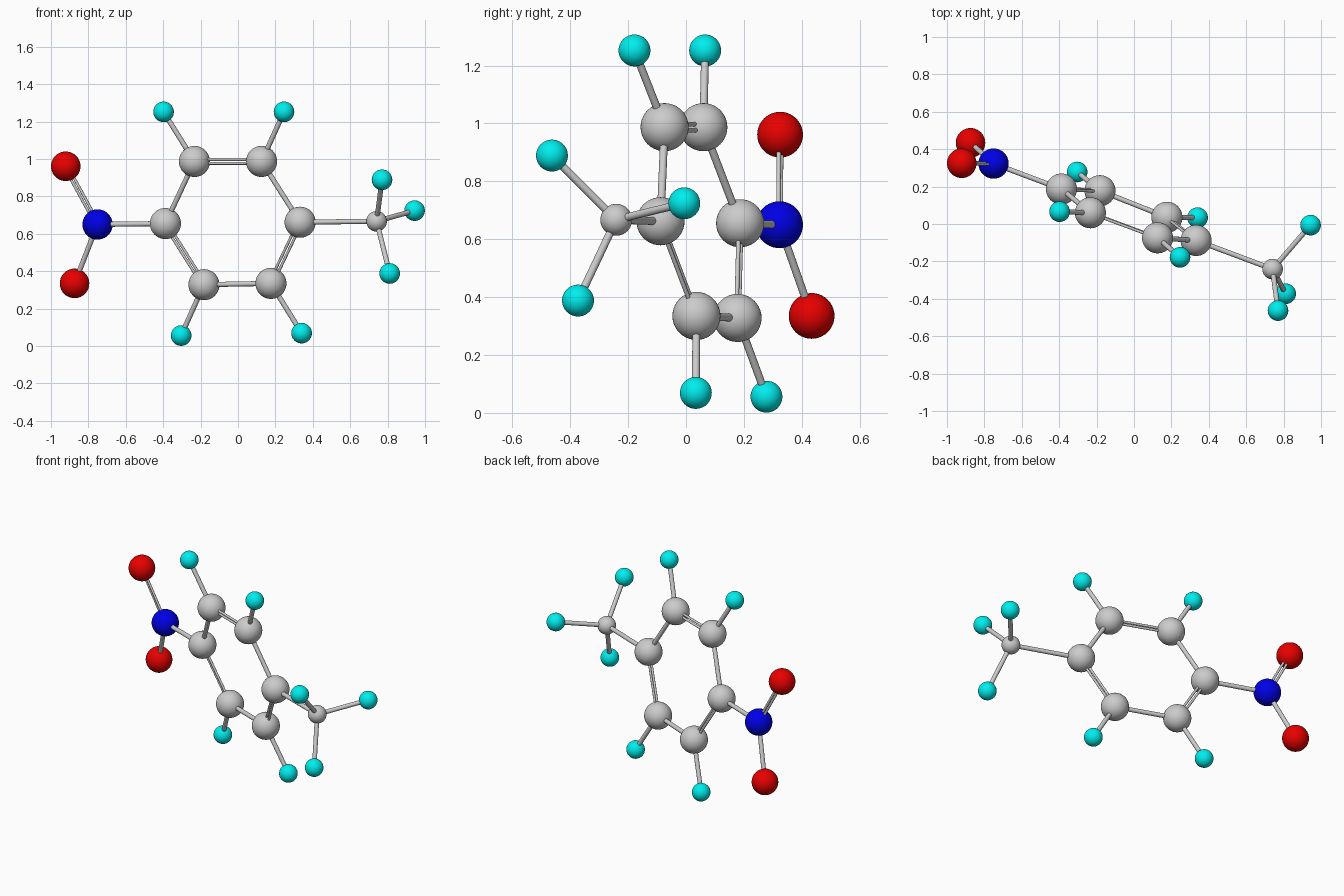
import bpy
from mathutils import Vector

if "Cube" in bpy.data.objects:
    bpy.data.objects.remove(bpy.data.objects["Cube"])


def material(name, rgb):
    m = bpy.data.materials.new(name)
    m.diffuse_color = (*rgb, 1)
    m.use_nodes = True
    m.node_tree.nodes["Principled BSDF"].inputs["Base Color"].default_value = m.diffuse_color
    return m


blue = material("blue", (0.0, 0.0, 0.8))
red = material("red", (0.8, 0.0, 0.0))
cyan = material("cyan", (0.0, 0.85, 0.85))

# kind: radius, material
KINDS = {
    "carbon": (0.083, None),
    "methyl_carbon": (0.055, None),
    "nitrogen": (0.081, blue),
    "oxygen": (0.079, red),
    "hydrogen": (0.055, cyan),
}

# atom centres
ring = [Vector(p) for p in (
    (-0.233, 0.060, 0.987), (0.126, -0.074, 0.987), (0.332, -0.088, 0.662),
    (0.176, 0.036, 0.335), (-0.182, 0.178, 0.328), (-0.388, 0.187, 0.655))]
nitrogen = Vector((-0.751, 0.323, 0.650))
oxygens = [Vector((-0.921, 0.325, 0.961)), Vector((-0.874, 0.434, 0.335))]
methyl = Vector((0.741, -0.241, 0.667))
methyl_h = [Vector(p) for p in (
    (0.770, -0.463, 0.889), (0.944, -0.006, 0.724), (0.811, -0.373, 0.388))]
ring_h = {0: Vector((-0.398, 0.066, 1.252)), 1: Vector((0.246, -0.178, 1.252)),
          3: Vector((0.340, 0.034, 0.069)), 4: Vector((-0.304, 0.278, 0.056))}
normal = (ring[2] - ring[0]).cross(ring[4] - ring[0]).normalized()


def atom(kind, centre, name):
    radius, mat = KINDS[kind]
    bpy.ops.mesh.primitive_uv_sphere_add(segments=40, ring_count=20, radius=radius, location=centre)
    ob = bpy.context.object
    ob.name = name
    if mat:
        ob.data.materials.append(mat)
    bpy.ops.object.shade_smooth()


def rod(a, b, radius, name):
    d = b - a
    bpy.ops.mesh.primitive_cylinder_add(vertices=20, radius=radius, depth=d.length, location=(a + b) / 2)
    ob = bpy.context.object
    ob.name = name
    ob.rotation_mode = 'QUATERNION'
    ob.rotation_quaternion = d.to_track_quat('Z', 'Y')
    bpy.ops.object.shade_smooth_by_angle()


def bond(a, b, name, double=False):
    if not double:
        rod(a, b, 0.0135, name)
        return
    # two thin parallel rods lying in the plane of the molecule
    side = (b - a).cross(normal).normalized() * 0.0105
    for s, tag in ((1, "_outer"), (-1, "_inner")):
        rod(a + side * s, b + side * s, 0.0075, name + tag)


# six-sided ring with alternating double bonds
for i, p in enumerate(ring):
    atom("carbon", p, f"ring_carbon_{i}")
    bond(p, ring[(i + 1) % 6], f"ring_bond_{i}", double=i % 2 == 0)
for i, p in ring_h.items():
    atom("hydrogen", p, f"ring_hydrogen_{i}")
    bond(ring[i], p, f"ring_hydrogen_bond_{i}")

# nitro group
atom("nitrogen", nitrogen, "nitrogen")
bond(ring[5], nitrogen, "nitrogen_bond")
for i, p in enumerate(oxygens):
    atom("oxygen", p, f"oxygen_{i}")
    bond(nitrogen, p, f"oxygen_bond_{i}", double=i == 0)

# methyl group
atom("methyl_carbon", methyl, "methyl_carbon")
bond(ring[2], methyl, "methyl_bond")
for i, p in enumerate(methyl_h):
    atom("hydrogen", p, f"methyl_hydrogen_{i}")
    bond(methyl, p, f"methyl_hydrogen_bond_{i}")
